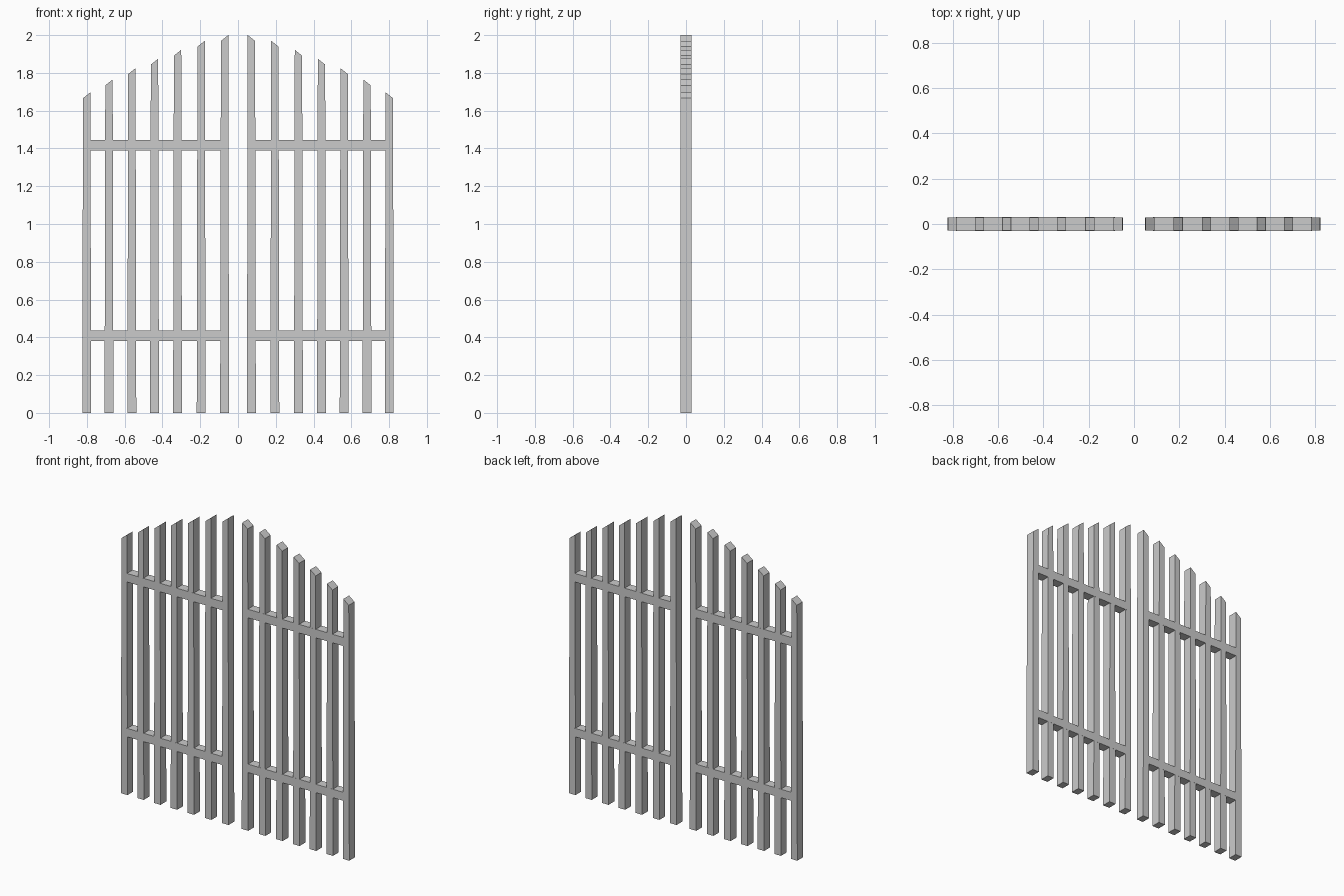
import bpy

if "Cube" in bpy.data.objects:
    bpy.data.objects.remove(bpy.data.objects["Cube"])

PICKET_DEPTH = 0.0297   # half depth, a hair thinner than the rails
RAIL_DEPTH = 0.03


def extrude_profile(name, pts, half_depth):
    """Extrude an x/z outline through y and mirror it to the other gate leaf."""
    n = len(pts)
    verts = [(x, y, z) for y in (-half_depth, half_depth) for x, z in pts]
    faces = [tuple(range(n)), tuple(range(2 * n - 1, n - 1, -1))]
    faces += [(i, i + n, (i + 1) % n + n, (i + 1) % n) for i in range(n)]
    mesh = bpy.data.meshes.new(name)
    mesh.from_pydata(verts, [], faces)
    ob = bpy.data.objects.new(name, mesh)
    bpy.context.collection.objects.link(ob)
    mod = ob.modifiers.new("other_leaf", 'MIRROR')
    mod.use_mirror_merge = False
    return ob


# Pickets: slightly tapered, slanted tops following the arch (centre x, tip z)
pickets = [(0.071, 2.0), (0.195, 1.97), (0.32, 1.922), (0.442, 1.875),
           (0.562, 1.825), (0.683, 1.765), (0.801, 1.697)]
for i, (x, tip) in enumerate(pickets):
    b, t = 0.0235, 0.0195
    extrude_profile(f"picket_{i + 1}",
                    [(x - b, 0), (x + b, 0), (x + t, tip - 0.031), (x - t, tip)],
                    PICKET_DEPTH)

# Cross rails running between the end pickets
for name, z0, z1 in (("lower_rail", 0.38, 0.435), ("upper_rail", 1.39, 1.446)):
    extrude_profile(name, [(0.085, z0), (0.785, z0), (0.785, z1), (0.085, z1)],
                    RAIL_DEPTH)
